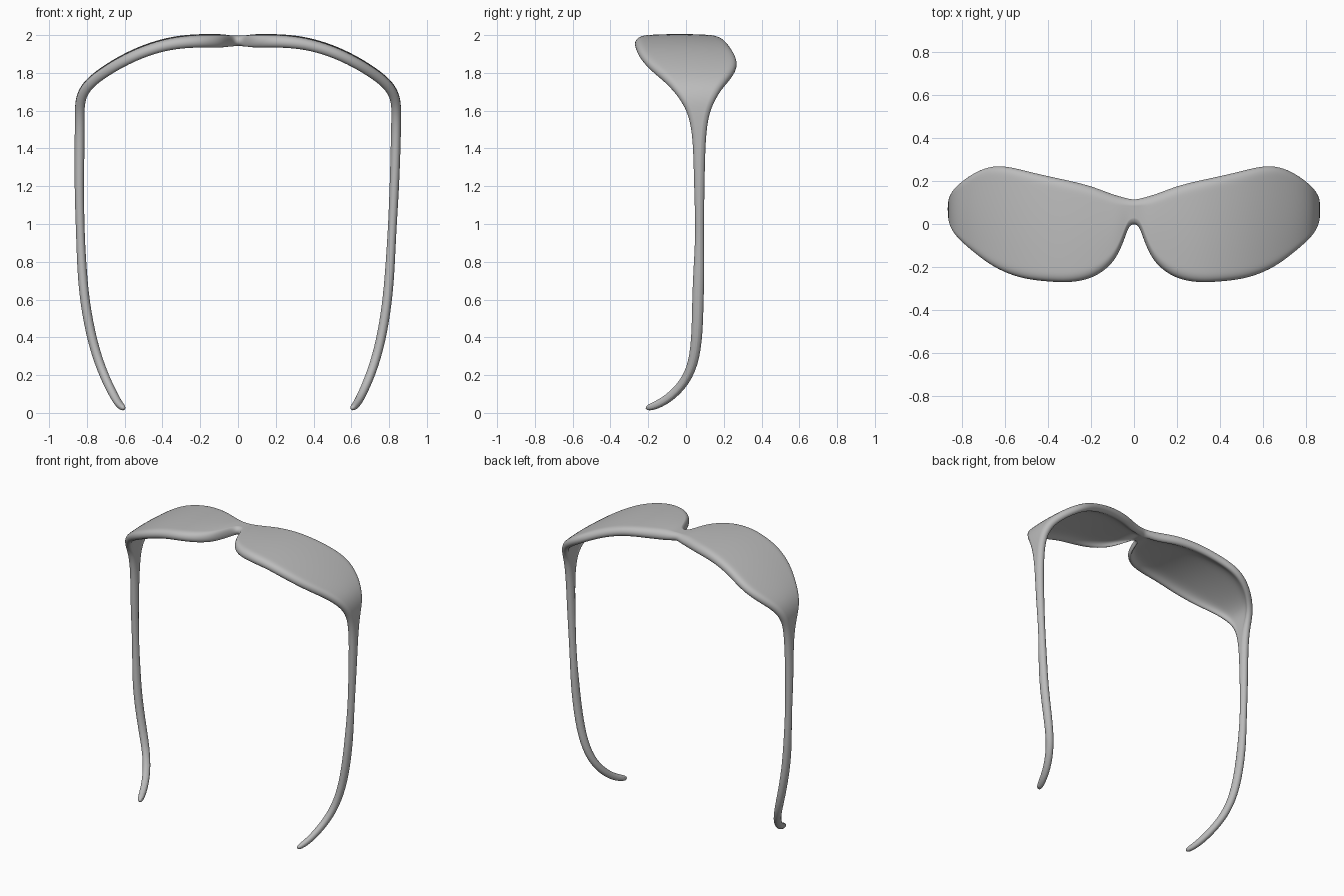
import bpy, bmesh, math
from mathutils import Vector

if "Cube" in bpy.data.objects:
    bpy.data.objects.remove(bpy.data.objects["Cube"])

# Half of the frame from the bridge to the ear tip:
# centre x, centre z, front edge y, back edge y, thickness
STATIONS = [
    (0.00, 1.970, 0.00, 0.115, 0.055),
    (0.025, 1.968, -0.012, 0.120, 0.058),
    (0.045, 1.965, -0.075, 0.125, 0.062),
    (0.08, 1.962, -0.16, 0.135, 0.070),
    (0.13, 1.962, -0.215, 0.152, 0.072),
    (0.20, 1.963, -0.258, 0.180, 0.070),
    (0.30, 1.958, -0.277, 0.204, 0.068),
    (0.40, 1.940, -0.270, 0.225, 0.064),
    (0.50, 1.908, -0.260, 0.248, 0.062),
    (0.59, 1.867, -0.232, 0.272, 0.060),
    (0.67, 1.822, -0.190, 0.272, 0.058),
    (0.75, 1.768, -0.125, 0.235, 0.056),
    (0.805, 1.715, -0.075, 0.190, 0.056),
    (0.833, 1.655, -0.03, 0.155, 0.054),
    (0.838, 1.58, 0.012, 0.122, 0.052),
    (0.837, 1.45, 0.036, 0.105, 0.052),
    (0.835, 1.20, 0.040, 0.100, 0.050),
    (0.825, 0.95, 0.050, 0.096, 0.044),
    (0.815, 0.75, 0.036, 0.100, 0.050),
    (0.800, 0.58, 0.030, 0.095, 0.050),
    (0.765, 0.38, 0.027, 0.090, 0.050),
    (0.715, 0.22, 0.000, 0.062, 0.048),
    (0.665, 0.11, -0.075, -0.020, 0.046),
    (0.630, 0.045, -0.165, -0.115, 0.042),
    (0.603, 0.022, -0.232, -0.200, 0.032),
]
ARM_START = 14      # stations after this one belong to the ear piece


def section(half, thick):
    """Rounded flat cross-section as (across, outward) pairs."""
    r = min(thick / 2, half * 0.95)
    flat = half - r
    wide = min(max((half - 0.06) / 0.08, 0), 1)
    steps = (0.85, 0.45, 0.0, -0.45, -0.85)
    arc = [math.radians(a) for a in (-90, -45, 0, 45, 90)]
    pts = [(flat + r * math.cos(a), thick / 2 * math.sin(a)) for a in arc]
    pts += [(flat * s, thick / 2) for s in steps]
    pts += [(-flat - r * math.cos(a), -thick / 2 * math.sin(a)) for a in arc]
    # hollow the inside of the lens, leaving a thicker rim
    pts += [(-flat * s, -thick / 2 * (1 - 0.75 * wide)) for s in steps]
    return [(u, o + 0.008 * wide * (1 - (u / half) ** 2)) for u, o in pts]


def side_rings(side):
    """Centre, width and thickness for one side; the right arm leans in a little."""
    rings = []
    for i, (x, z, y0, y1, t) in enumerate(STATIONS):
        lean = 0.011 * math.sin(math.pi * min(max((1.5 - z) / 1.5, 0), 1))
        rings.append((Vector((side * (x - side * lean), (y0 + y1) / 2, z)), (y1 - y0) / 2, t, i))
    return rings


rings = side_rings(-1)[:0:-1] + side_rings(1)
bm = bmesh.new()
loops = []
for k, (c, half, thick, i) in enumerate(rings):
    tan = rings[min(k + 1, len(rings) - 1)][0] - rings[max(k - 1, 0)][0]
    if i <= ARM_START:
        tan.y = 0
    tan.normalize()
    across = Vector((0, 1, 0))
    across = (across - tan * tan.dot(across)).normalized()
    out = tan.cross(across)
    if i > 20:
        half = thick / 2 + 0.004
    loops.append([bm.verts.new(c + across * u + out * o) for u, o in section(half, thick)])

# Skin the sections and close the ear tips
for a, b in zip(loops, loops[1:]):
    n = len(a)
    for j in range(n):
        bm.faces.new((a[j], a[(j + 1) % n], b[(j + 1) % n], b[j]))
bm.faces.new(loops[0])
bm.faces.new(loops[-1])
bmesh.ops.recalc_face_normals(bm, faces=bm.faces)
for f in bm.faces:
    f.smooth = True
mesh = bpy.data.meshes.new("sunglasses_frame")
bm.to_mesh(mesh)
bm.free()

grey = bpy.data.materials.new("plain grey")
grey.diffuse_color = (0.5, 0.5, 0.5, 1)
grey.use_nodes = True
grey.node_tree.nodes["Principled BSDF"].inputs["Base Color"].default_value = grey.diffuse_color
mesh.materials.append(grey)
frame = bpy.data.objects.new("sunglasses_frame", mesh)
bpy.context.collection.objects.link(frame)
sub = frame.modifiers.new("smooth", "SUBSURF")
sub.levels = sub.render_levels = 2
